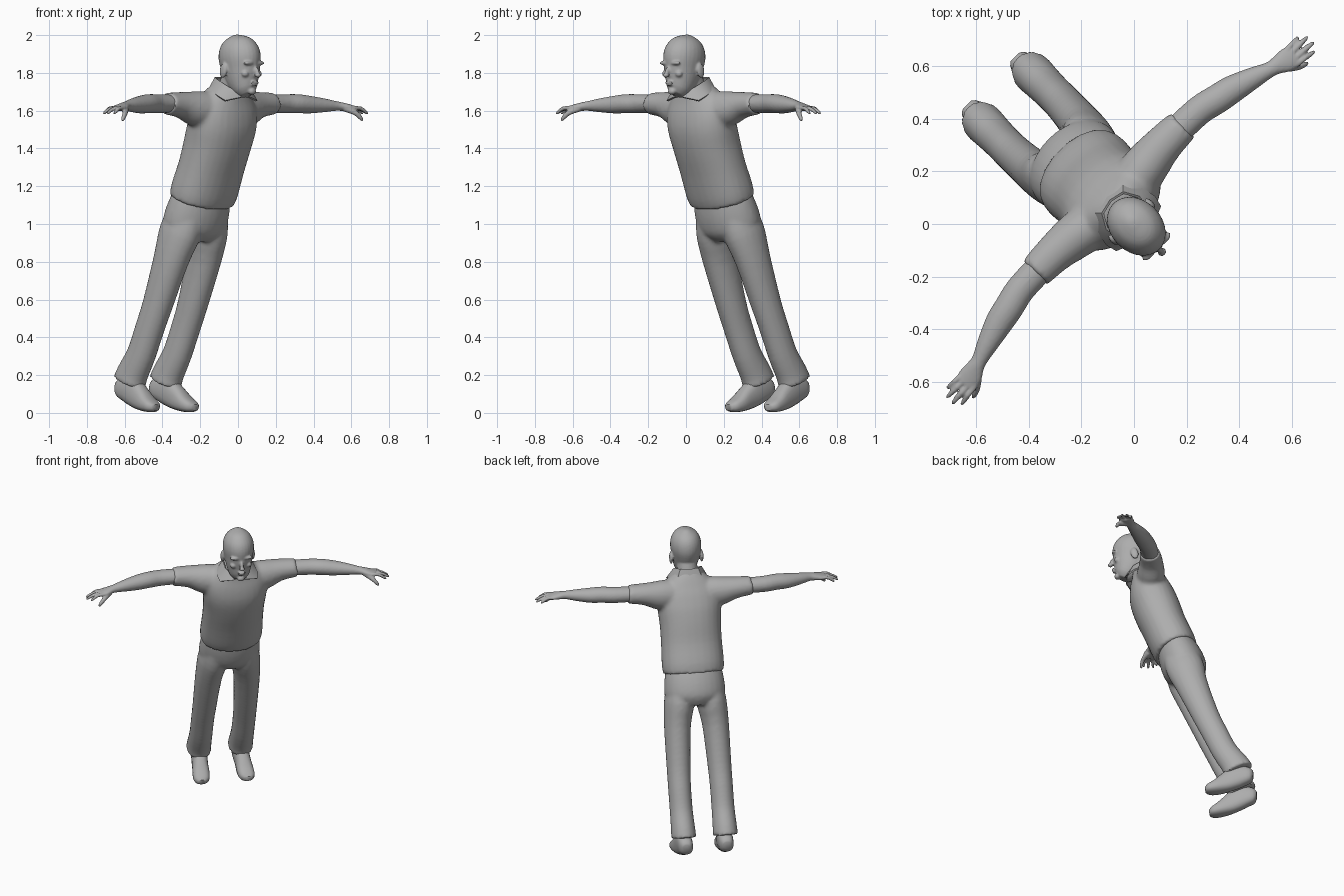
import bpy, bmesh, math
from mathutils import Vector, Matrix

cube = bpy.data.objects.get("Cube")
if cube:
    bpy.data.objects.remove(cube)

TURN = math.radians(45)      # the figure faces diagonally
X, Y = Vector((1, 0, 0)), Vector((0, 1, 0))

grey = bpy.data.materials.new("plain_grey")
grey.use_nodes = True
grey.diffuse_color = (0.42, 0.42, 0.42, 1)
grey.node_tree.nodes["Principled BSDF"].inputs["Base Color"].default_value = grey.diffuse_color


def spline(rings, steps=3):
    """Smooth the ring list with a Catmull-Rom curve."""
    pts = [Vector(r) for r in rings]
    out = []
    for i in range(len(pts) - 1):
        p0, p1, p2, p3 = pts[max(i - 1, 0)], pts[i], pts[i + 1], pts[min(i + 2, len(pts) - 1)]
        for k in range(steps):
            t = k / steps
            out.append(0.5 * (2 * p1 + (p2 - p0) * t + (2 * p0 - 5 * p1 + 4 * p2 - p3) * t * t
                              + (3 * p1 - p0 - 3 * p2 + p3) * t ** 3))
    return out + [pts[-1]]


def loft(bm, rings, side, n=20, power=2.0, mirror=1):
    """Skin rings (x, y, z, half width along side, half depth) set square to their path."""
    rings = spline(rings)
    loops = []
    for i, r in enumerate(rings):
        a, b = rings[max(i - 1, 0)], rings[min(i + 1, len(rings) - 1)]
        t = (Vector(b[:3]) - Vector(a[:3])).normalized()
        u = (side - t * side.dot(t)).normalized()
        v = t.cross(u)
        loop = []
        for k in range(n):
            c, s = math.cos(math.tau * k / n), math.sin(math.tau * k / n)
            e = 2 / power
            p = Vector(r[:3]) + u * r[3] * math.copysign(abs(c) ** e, c) \
                + v * r[4] * math.copysign(abs(s) ** e, s)
            loop.append(bm.verts.new((p.x * mirror, p.y, p.z)))
        loops.append(loop)
    for l0, l1 in zip(loops, loops[1:]):
        for k in range(n):
            bm.faces.new((l0[k], l0[(k + 1) % n], l1[(k + 1) % n], l1[k]))
    bm.faces.new(loops[0])
    bm.faces.new(loops[-1])


def ball(bm, centre, size, tilt=0.0):
    m = Matrix.Translation(centre) @ Matrix.Rotation(tilt, 4, 'X') @ Matrix.Diagonal((*size, 1))
    bmesh.ops.create_uvsphere(bm, u_segments=16, v_segments=10, radius=1, matrix=m)


def finish(name, bm, voxel=0, smooth=4, thick=0, angle=50):
    """Make the object; fuse overlapping pieces into one skin when voxel is set."""
    bmesh.ops.recalc_face_normals(bm, faces=bm.faces)
    mesh = bpy.data.meshes.new(name)
    bm.to_mesh(mesh)
    bm.free()
    ob = bpy.data.objects.new(name, mesh)
    bpy.context.collection.objects.link(ob)
    ob.rotation_euler.z = TURN
    if voxel:
        m = ob.modifiers.new("fuse", 'REMESH')
        m.mode, m.voxel_size = 'VOXEL', voxel
        m = ob.modifiers.new("soften", 'SMOOTH')
        m.factor, m.iterations = 0.5, smooth
    if thick:
        m = ob.modifiers.new("thickness", 'SOLIDIFY')
        m.thickness, m.offset = thick, 0
    if ob.modifiers:
        dg = bpy.context.evaluated_depsgraph_get()
        ob.data = bpy.data.meshes.new_from_object(ob.evaluated_get(dg))
        ob.modifiers.clear()
    ob.data.materials.clear()
    ob.data.materials.append(grey)
    bpy.ops.object.select_all(action='DESELECT')
    ob.select_set(True)
    bpy.context.view_layer.objects.active = ob
    bpy.ops.object.shade_smooth_by_angle(angle=math.radians(angle))


# Shirt: leaning torso fused with both short sleeves
bm = bmesh.new()
loft(bm, [(0, .272, 1.125, .192, .138), (0, .25, 1.18, .198, .146), (0, .20, 1.30, .194, .144),
          (0, .155, 1.42, .195, .150), (0, .12, 1.52, .204, .147), (0, .10, 1.60, .200, .128),
          (0, .085, 1.66, .170, .104), (0, .07, 1.71, .115, .085), (0, .06, 1.74, .080, .07)],
     X, n=28, power=2.2)
for s in (1, -1):
    loft(bm, [(.07, .105, 1.60, .095, .10), (.19, .125, 1.61, .088, .095),
              (.29, .135, 1.63, .075, .07), (.397, .135, 1.637, .066, .058)], Y, mirror=s)
finish("shirt", bm, voxel=.012)

# Shirt collar: folded band ending in two front points
bm = bmesh.new()
top = [(0, .125, 1.775), (.055, .113, 1.775), (.085, .06, 1.76), (.078, .005, 1.73),
       (.045, -.03, 1.70), (.008, -.047, 1.675)]
low = [(0, .15, 1.72), (.075, .135, 1.72), (.117, .075, 1.70), (.128, .02, 1.675),
       (.118, -.022, 1.652), (.04, -.052, 1.668)]
for s in (1, -1):
    rows = [[bm.verts.new((x * s, y, z)) for x, y, z in edge] for edge in (top, low)]
    for i in range(len(top) - 1):
        bm.faces.new((rows[0][i], rows[0][i + 1], rows[1][i + 1], rows[1][i]))
bmesh.ops.remove_doubles(bm, verts=bm.verts, dist=.001)
finish("collar", bm, thick=.01, angle=40)

# Trousers: hips fused with two straight legs
bm = bmesh.new()
loft(bm, [(0, .27, 1.15, .178, .125), (0, .30, 1.07, .192, .140), (0, .33, .99, .190, .138),
          (0, .35, .935, .14, .10)], X, n=28)
for s in (1, -1):
    loft(bm, [(.09, .30, 1.05, .085, .11), (.103, .335, .95, .096, .122),
              (.122, .38, .81, .085, .102), (.131, .47, .575, .076, .085),
              (.134, .53, .44, .073, .082), (.134, .59, .31, .073, .082),
              (.134, .655, .21, .077, .09), (.134, .678, .163, .080, .097)], X, mirror=s)
finish("trousers", bm, voxel=.012)

# Shoes: toes pointing down
for s, label in ((1, "left"), (-1, "right")):
    bm = bmesh.new()
    loft(bm, [(.13, .768, .13, .025, .025), (.13, .745, .13, .044, .052),
              (.132, .67, .122, .050, .075), (.138, .60, .082, .050, .064),
              (.142, .54, .050, .054, .045), (.147, .49, .033, .047, .030),
              (.148, .466, .028, .024, .016)], X, power=2.5, mirror=s)
    finish(label + "_shoe", bm)

# Bare arms with hands
for s, label in ((1, "left"), (-1, "right")):
    bm = bmesh.new()
    loft(bm, [(.36, .135, 1.637, .056, .048), (.48, .13, 1.637, .056, .050),
              (.56, .112, 1.637, .056, .050), (.63, .097, 1.632, .053, .047),
              (.72, .07, 1.628, .040, .036), (.78, .05, 1.625, .030, .026),
              (.81, .042, 1.622, .034, .023), (.85, .03, 1.616, .045, .019),
              (.885, .025, 1.612, .043, .014)], Y, mirror=s)
    # four fingers spread from the palm
    for base, tip, end in ((.058, .060, .945), (.036, .037, .970), (.013, .006, .972), (-.008, -.020, .950)):
        loft(bm, [(.86, base, 1.614, .011, .012), ((.86 + end) / 2, (base + tip) / 2, 1.612, .010, .011),
                  (end - .012, tip, 1.592, .009, .009), (end, tip, 1.582, .005, .005)], Y, n=10, mirror=s)
    # thumb
    loft(bm, [(.82, .02, 1.612, .018, .018), (.86, -.016, 1.59, .014, .015),
              (.888, -.03, 1.562, .011, .012), (.90, -.034, 1.545, .006, .006)], Y, n=10, mirror=s)
    finish(label + "_arm", bm, voxel=.006, smooth=3)

# Bald head with neck, brow, nose, lips, chin and ears
bm = bmesh.new()
loft(bm, [(0, .075, 1.67, .070, .070), (0, .045, 1.74, .066, .066), (0, .015, 1.81, .066, .070)], X)
skull = [(-.07, 1.683, .034, .036), (-.058, 1.71, .060, .066), (-.037, 1.76, .078, .095),
         (-.022, 1.82, .089, .114), (-.013, 1.88, .098, .124), (-.006, 1.93, .092, .114),
         (-.002, 1.97, .069, .086), (0, 1.993, .036, .046), (0, 2.002, .012, .015)]
loft(bm, [(0, *r) for r in skull], X, n=28)
ball(bm, (0, -.142, 1.803), (.011, .014, .032), -.35)
ball(bm, (0, -.150, 1.787), (.018, .017, .011))
ball(bm, (0, -.130, 1.750), (.026, .011, .007))
ball(bm, (0, -.126, 1.738), (.021, .011, .007))
ball(bm, (0, -.105, 1.702), (.025, .020, .018))
for s in (1, -1):
    ball(bm, (s * .040, -.120, 1.852), (.034, .018, .011))
    ball(bm, (s * .048, -.102, 1.795), (.022, .020, .018))
    ball(bm, (s * .098, .012, 1.812), (.012, .025, .040), .2)
finish("head", bm, voxel=.006, smooth=3, angle=80)
